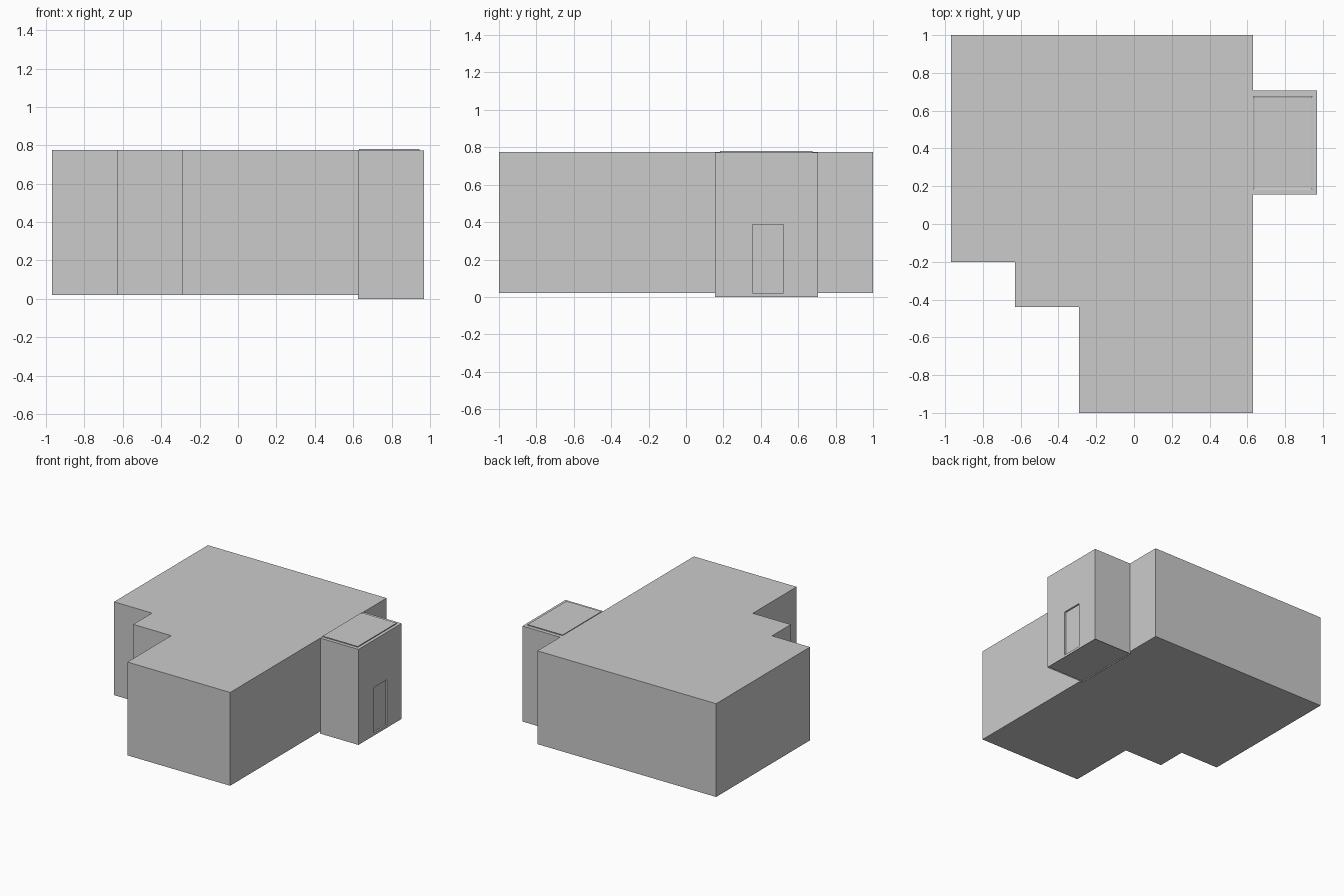
import bpy, bmesh

if "Cube" in bpy.data.objects:
    bpy.data.objects.remove(bpy.data.objects["Cube"])


def prism(name, points, z0, z1, edit=None):
    """Extrude a floor outline from z0 to z1; edit(bm) may refine it."""
    bm = bmesh.new()
    base = bm.faces.new([bm.verts.new((x, y, z0)) for x, y in points])
    top = bmesh.ops.extrude_face_region(bm, geom=[base], use_keep_orig=True)
    for v in top["geom"]:
        if isinstance(v, bmesh.types.BMVert):
            v.co.z = z1
    bmesh.ops.recalc_face_normals(bm, faces=bm.faces)
    if edit:
        edit(bm)
    mesh = bpy.data.meshes.new(name)
    bm.to_mesh(mesh)
    bm.free()
    obj = bpy.data.objects.new(name, mesh)
    bpy.context.collection.objects.link(obj)
    return obj


def rect(x0, x1, y0, y1):
    return [(x0, y0), (x1, y0), (x1, y1), (x0, y1)]


def sink_face(sign, width, depth):
    """Inset the top (+1) or bottom (-1) face and push it inward."""
    def edit(bm):
        bm.normal_update()
        faces = [f for f in bm.faces if f.normal.z * sign > 0.9]
        bmesh.ops.inset_region(bm, faces=faces, thickness=width)
        for v in {v for f in faces for v in f.verts}:
            v.co.z -= sign * depth
    return edit


# Main building with stepped front-left corner
outline = [(-0.97, 1), (-0.97, -0.2), (-0.63, -0.2), (-0.63, -0.44),
           (-0.29, -0.44), (-0.29, -1), (0.63, -1), (0.63, 1)]
prism("main_building", outline, 0.02, 0.775)

# Entrance block with a slightly recessed floor
entrance = prism("entrance_block", rect(0.626, 0.97, 0.155, 0.707), 0, 0.773,
                 sink_face(-1, 0.003, 0.008))

# Doorway recess
cutter = prism("door_cutter", rect(0.957, 1.0, 0.355, 0.52), 0.02, 0.388)
cutter.hide_render = True
mod = entrance.modifiers.new("door_recess", 'BOOLEAN')
mod.operation = 'DIFFERENCE'
mod.solver = 'EXACT'
mod.object = cutter
bpy.context.view_layer.objects.active = entrance
bpy.ops.object.modifier_apply(modifier=mod.name)
bpy.data.objects.remove(cutter)

# Low rim and panel on the entrance roof
prism("roof_rim", rect(0.63, 0.945, 0.182, 0.677), 0.77, 0.78,
      sink_face(1, 0.01, 0.004))
